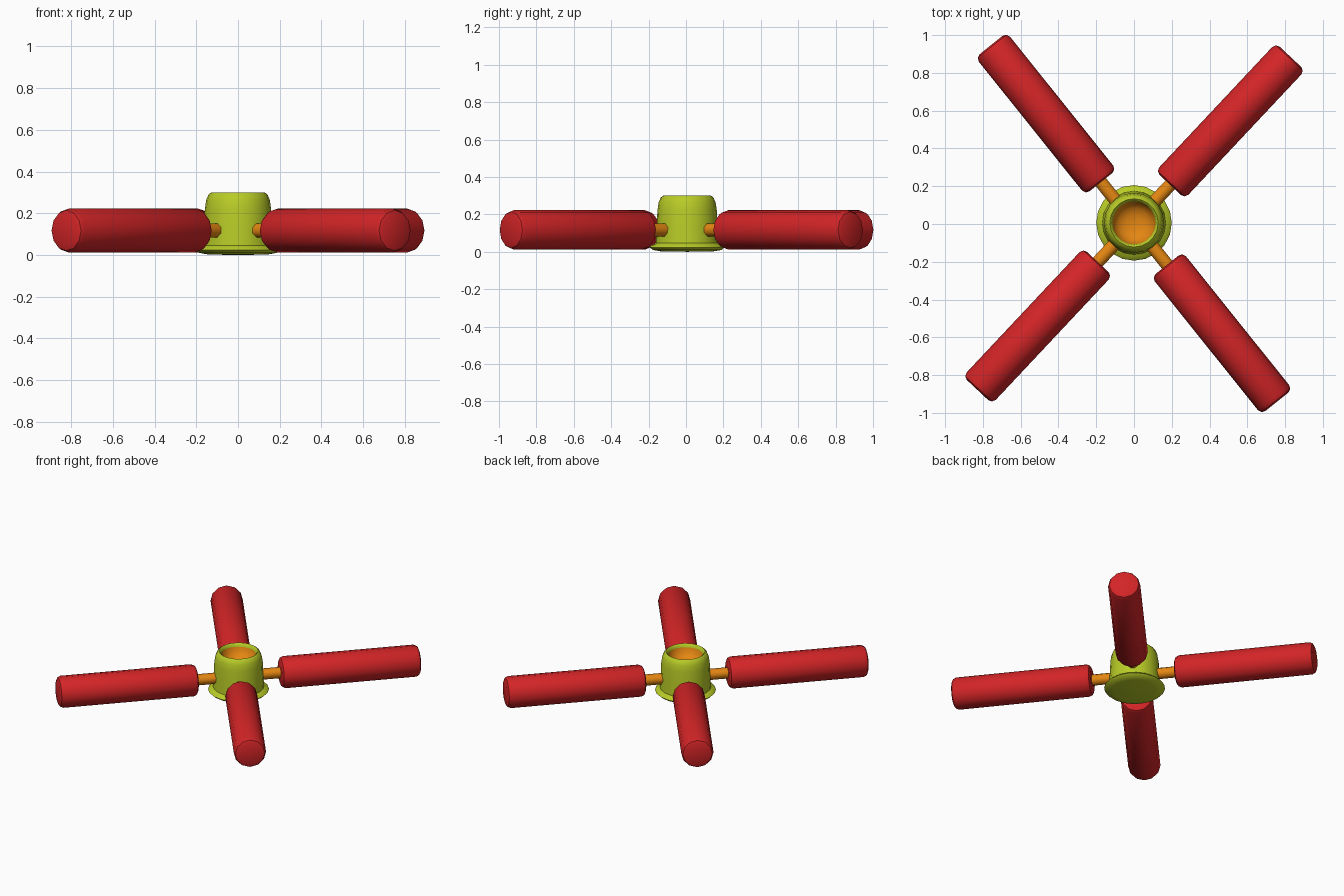
import bpy, bmesh, math
from mathutils import Matrix, Vector

if "Cube" in bpy.data.objects:
    bpy.data.objects.remove(bpy.data.objects["Cube"])


def material(name, rgb):
    m = bpy.data.materials.new(name)
    m.diffuse_color = (*rgb, 1)
    m.use_nodes = True
    m.node_tree.nodes["Principled BSDF"].inputs["Base Color"].default_value = m.diffuse_color
    return m


RED = material("red", (0.65, 0.018, 0.02))
LIME = material("lime", (0.48, 0.60, 0.02))
ORANGE = material("orange", (0.78, 0.24, 0.006))


def lathe(name, profile, sides, mat, angle=40, matrix=None, turn=0.0):
    """Revolve (radius, height) points about local z; radius 0 makes a pole."""
    bm = bmesh.new()
    rings = []
    for r, z in profile:
        if r == 0:
            rings.append([bm.verts.new((0, 0, z))])
        else:
            rings.append([bm.verts.new((r * math.cos(a), r * math.sin(a), z))
                          for a in (2 * math.pi * i / sides + turn for i in range(sides))])
    for lo, hi in zip(rings, rings[1:]):
        for i in range(sides):
            j = (i + 1) % sides
            quad = [lo[i % len(lo)], lo[j % len(lo)], hi[j % len(hi)], hi[i % len(hi)]]
            bm.faces.new(list(dict.fromkeys(quad)))
    mesh = bpy.data.meshes.new(name)
    bm.to_mesh(mesh)
    bm.free()
    mesh.materials.append(mat)
    ob = bpy.data.objects.new(name, mesh)
    bpy.context.collection.objects.link(ob)
    if matrix is not None:
        ob.matrix_world = matrix
    bpy.ops.object.select_all(action='DESELECT')
    ob.select_set(True)
    bpy.context.view_layer.objects.active = ob
    bpy.ops.object.shade_smooth_by_angle(angle=math.radians(angle))
    return ob


CY = 0.006
hub_at = Matrix.Translation((0, CY, 0))

# Hub: flanged base, near-straight wall, rounded lip turning inward
hub = lathe("hub", [(0, 0), (0.14, 0.002), (0.185, 0.01), (0.2, 0.024), (0.19, 0.035),
                    (0.168, 0.046), (0.163, 0.12), (0.159, 0.22), (0.152, 0.265),
                    (0.141, 0.29), (0.128, 0.30), (0.118, 0.292), (0.114, 0.275)],
            20, LIME, 45, hub_at)

# Bowl inside the hub opening
bowl = lathe("hub_bowl", [(0.114, 0.276), (0.104, 0.243), (0.08, 0.218),
                          (0.045, 0.204), (0, 0.20)][::-1], 20, ORANGE, 40, hub_at)

# Four arms: thin spoke with a fat round-ended roller
Z = 0.117
R = 0.106
for n, deg in enumerate((46.8, 128.7, 226.8, 308.7), 1):
    a = math.radians(deg)
    d = Vector((math.cos(a), math.sin(a), 0))
    mat = Matrix.Translation((0, CY / 2, Z)) @ d.to_track_quat('Z', 'Y').to_matrix().to_4x4()
    lathe(f"spoke_{n}", [(0, 0.06), (0.037, 0.06), (0.037, 0.34), (0, 0.34)],
          8, ORANGE, 50, mat, math.pi / 8)
    lathe(f"roller_{n}", [(0, 0.28), (0.078, 0.28), (0.097, 0.288), (R, 0.308),
                          (R, 1.182), (0.097, 1.202), (0.078, 1.21), (0, 1.21)],
          12, RED, 40, mat)

# The bowl faces upward: flip its normals
for p in (bowl,):
    bm = bmesh.new()
    bm.from_mesh(p.data)
    bm.normal_update()
    bad = [f for f in bm.faces if f.normal.z < 0]
    bmesh.ops.reverse_faces(bm, faces=bad)
    bm.to_mesh(p.data)
    bm.free()
